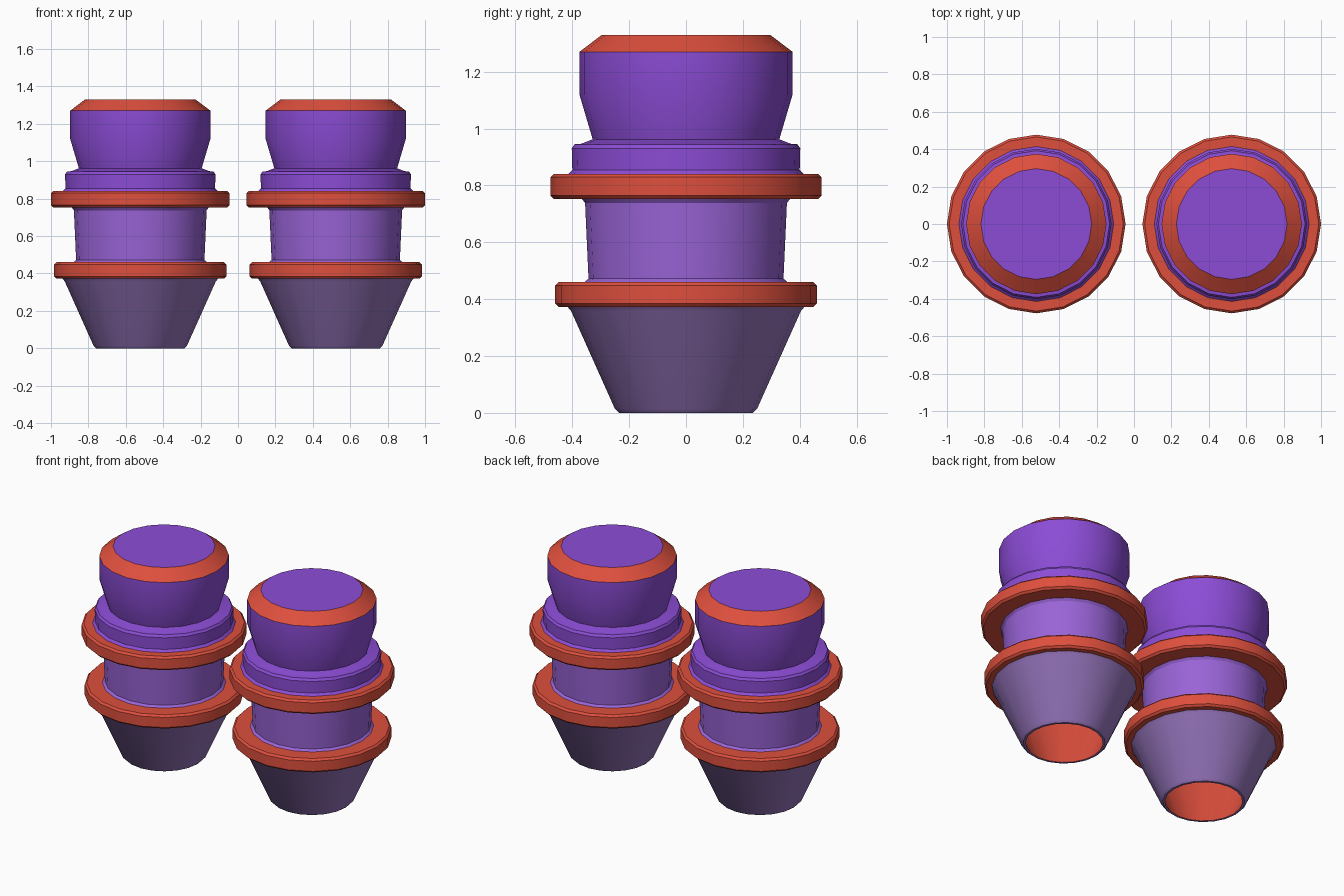
import bpy, bmesh, math

if "Cube" in bpy.data.objects:
    bpy.data.objects.remove(bpy.data.objects["Cube"])

SIDES = 20
OFFSET = 0.5225


def material(name, rgb):
    m = bpy.data.materials.new(name)
    lin = [c / 12.92 if c <= 0.04045 else ((c + 0.055) / 1.055) ** 2.4 for c in rgb]
    m.diffuse_color = (*lin, 1)
    m.use_nodes = True
    m.node_tree.nodes["Principled BSDF"].inputs["Base Color"].default_value = m.diffuse_color
    return m


RED = material("red", (0.87, 0.31, 0.24))
VIOLET = material("violet", (0.55, 0.30, 0.84))
LILAC = material("lilac", (0.60, 0.39, 0.84))
MAUVE = material("greyish mauve", (0.59, 0.46, 0.74))


def lathe(name, profile, mats, slot=lambda i: 0):
    """Spin (radius, z) points about z; radius 0 ends close to a flat cap.
    slot(i) gives the material slot of profile segment i."""
    bm = bmesh.new()
    rings = []
    for r, z in profile:
        if r == 0:
            rings.append(None)
            continue
        rings.append([bm.verts.new((r * math.cos(2 * math.pi * k / SIDES),
                                    r * math.sin(2 * math.pi * k / SIDES), z))
                      for k in range(SIDES)])
    for i in range(len(rings) - 1):
        a, b = rings[i], rings[i + 1]
        if a is None:
            faces = [bm.faces.new(b[::-1])]
        elif b is None:
            faces = [bm.faces.new(a)]
        else:
            faces = [bm.faces.new((a[k], a[(k + 1) % SIDES], b[(k + 1) % SIDES], b[k]))
                     for k in range(SIDES)]
        for f in faces:
            f.material_index = slot(i)
            f.smooth = True
    mesh = bpy.data.meshes.new(name)
    bm.to_mesh(mesh)
    bm.free()
    for m in mats:
        mesh.materials.append(m)
    mesh.set_sharp_from_angle(angle=math.radians(30))
    # one copy on each side
    for side, x in (("left", -OFFSET), ("right", OFFSET)):
        ob = bpy.data.objects.new(side + "_" + name, mesh)
        ob.location.x = x
        bpy.context.collection.objects.link(ob)


def band(name, r, z0, z1, bevel):
    lathe(name, [(0, z0), (r - bevel, z0), (r, z0 + bevel),
                 (r, z1 - bevel), (r - bevel, z1), (0, z1)], [RED])


# Hollow tapered foot: red inside, mauve outside
lathe("foot", [(0, 0.365), (0.375, 0.365), (0.222, 0.0), (0.236, 0.0),
               (0.25, 0.014), (0.404, 0.358), (0.416, 0.372)],
      [MAUVE, RED], lambda i: 1 if i < 2 else 0)

# Two projecting red bands
band("lower_band", 0.46, 0.372, 0.46, 0.012)
band("upper_band", 0.4775, 0.753, 0.841, 0.012)

# Slightly flared neck between the bands
lathe("neck", [(0.36, 0.458), (0.343, 0.472), (0.355, 0.738), (0.367, 0.754)], [LILAC])

# Collar above the upper band
lathe("collar", [(0.415, 0.840), (0.40, 0.855), (0.402, 0.930),
                 (0.392, 0.945), (0.368, 0.947), (0.33, 0.962), (0, 0.962)], [VIOLET])

# Head with a red chamfer and a violet top
lathe("head", [(0, 0.955), (0.326, 0.955), (0.375, 1.12), (0.375, 1.27),
               (0.296, 1.33), (0, 1.33)],
      [VIOLET, RED], lambda i: 1 if i == 3 else 0)
